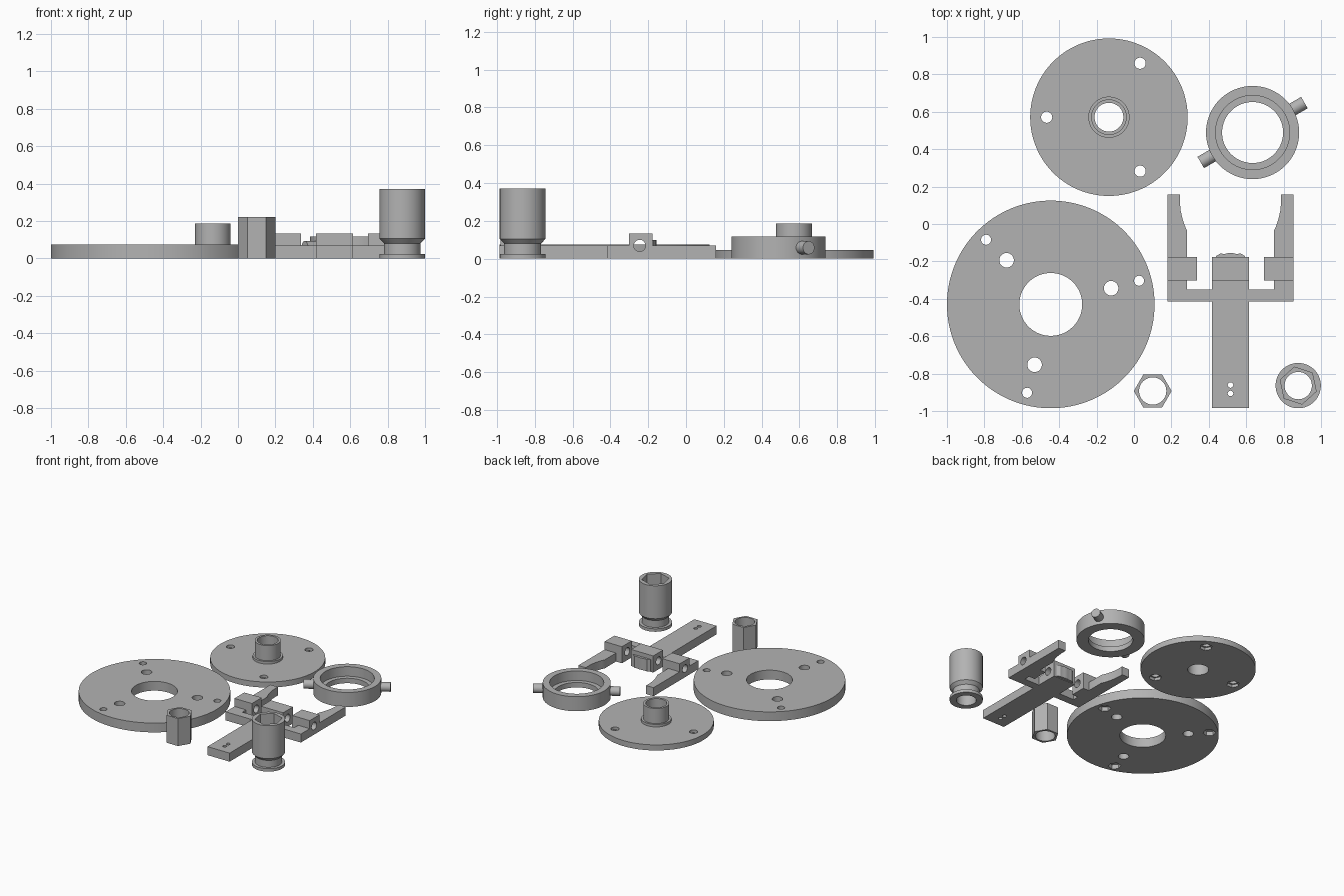
import bpy
import bmesh
from math import cos, sin, pi, radians
from mathutils import Matrix

if "Cube" in bpy.data.objects:
    bpy.data.objects.remove(bpy.data.objects["Cube"], do_unlink=True)

GREY = (0.45, 0.45, 0.45, 1)
grey = bpy.data.materials.new("plain_grey")
grey.use_nodes = True
grey.diffuse_color = GREY
grey.node_tree.nodes["Principled BSDF"].inputs["Base Color"].default_value = GREY


def finish(name, bm, at=(0, 0, 0)):
    bmesh.ops.recalc_face_normals(bm, faces=bm.faces)
    mesh = bpy.data.meshes.new(name)
    bm.to_mesh(mesh)
    bm.free()
    mesh.materials.append(grey)
    obj = bpy.data.objects.new(name, mesh)
    obj.data.transform(Matrix.Translation(at))
    bpy.context.collection.objects.link(obj)
    return obj


def lathe(name, profile, x, y, steps=96):
    """Revolve a closed (radius, height) loop about a vertical axis."""
    bm = bmesh.new()
    rings = []
    for i in range(steps):
        a = 2 * pi * i / steps
        rings.append([bm.verts.new((r * cos(a), r * sin(a), z)) for r, z in profile])
    n = len(profile)
    for i in range(steps):
        a, b = rings[i], rings[(i + 1) % steps]
        for j in range(n):
            k = (j + 1) % n
            bm.faces.new((a[j], b[j], b[k], a[k]))
    return finish(name, bm, (x, y, 0))


def prism(name, outline, low, high, at=(0, 0)):
    """Extrude a plan outline upwards."""
    bm = bmesh.new()
    face = bm.faces.new([bm.verts.new((x, y, low)) for x, y in outline])
    new = bmesh.ops.extrude_face_region(bm, geom=[face])["geom"]
    verts = [v for v in new if isinstance(v, bmesh.types.BMVert)]
    bmesh.ops.translate(bm, verts=verts, vec=(0, 0, high - low))
    return finish(name, bm, (at[0], at[1], 0))


def polygon(r, sides, turn=0.0):
    return [(r * cos(turn + 2 * pi * i / sides), r * sin(turn + 2 * pi * i / sides))
            for i in range(sides)]


def rod(name, r, length, centre, turn=0.0):
    """Horizontal cylinder, along x before turning."""
    bm = bmesh.new()
    m = (Matrix.Translation(centre) @ Matrix.Rotation(turn, 4, 'Z')
         @ Matrix.Rotation(pi / 2, 4, 'Y'))
    bmesh.ops.create_cone(bm, cap_ends=True, segments=32, radius1=r, radius2=r,
                          depth=length, matrix=m)
    return finish(name, bm)


def combine(obj, other, operation='DIFFERENCE'):
    mod = obj.modifiers.new("combine", 'BOOLEAN')
    mod.operation, mod.solver, mod.object = operation, 'EXACT', other
    bpy.context.view_layer.objects.active = obj
    bpy.ops.object.modifier_apply(modifier=mod.name)
    bpy.data.objects.remove(other, do_unlink=True)


def drill(obj, x, y, r, pocket=0.0, depth=0.0, turn=0.0):
    """Vertical hole, optionally with a hexagonal nut pocket underneath."""
    combine(obj, prism("cutter", polygon(r, 32), -0.1, 0.5, (x, y)))
    if pocket:
        combine(obj, prism("cutter", polygon(pocket, 6, turn), -0.1, depth, (x, y)))


def tube(r_in, r_out, top):
    return [(r_in, 0), (r_out, 0), (r_out, top), (r_in, top)]


parts = []

# Large disc: centre hole, three inner holes, three outer holes with nut pockets
bx, by = -0.445, -0.43
large_disc = lathe("large_disc", tube(0.168, 0.555, 0.075), bx, by, 128)
for deg in (15, 135, 255):
    a = radians(deg)
    drill(large_disc, bx + 0.334 * cos(a), by + 0.334 * sin(a), 0.039)
    drill(large_disc, bx + 0.489 * cos(a), by + 0.489 * sin(a), 0.027, 0.047, 0.035, a)
parts.append(large_disc)

# Small disc with a stepped hollow boss
sx, sy = -0.134, 0.571
small_disc = lathe("small_disc_with_boss",
                   [(0.077, 0), (0.421, 0), (0.421, 0.045), (0.11, 0.045), (0.11, 0.065),
                    (0.095, 0.065), (0.095, 0.187), (0.077, 0.187)], sx, sy, 128)
for deg in (60, 180, 300):
    a = radians(deg)
    drill(small_disc, sx + 0.333 * cos(a), sy + 0.333 * sin(a), 0.03, 0.047, 0.022, a)
parts.append(small_disc)

# Ring with an inner ledge and two opposite pins
rx, ry = 0.634, 0.489
ring = lathe("pivot_ring", [(0.163, 0), (0.249, 0), (0.249, 0.117), (0.198, 0.117),
                            (0.198, 0.04), (0.163, 0.04)], rx, ry)
parts.append(ring)
for name, side in (("left_pin", 1), ("right_pin", -1)):
    a = radians(30)
    d = 0.275 * side
    parts.append(rod(name, 0.035, 0.09, (rx + d * cos(a), ry + d * sin(a), 0.058), a))

# Hexagonal sleeve
sleeve = prism("hex_sleeve", polygon(0.101, 6), 0, 0.222, (0.1, -0.893))
drill(sleeve, 0.1, -0.893, 0.073)
parts.append(sleeve)

# Round socket with a grooved neck and a hexagonal recess
kx, ky = 0.878, -0.864
socket = lathe("socket", [(0.073, 0), (0.121, 0), (0.121, 0.024), (0.098, 0.024),
                          (0.098, 0.08), (0.121, 0.105), (0.121, 0.371), (0.073, 0.371)],
               kx, ky)
combine(socket, prism("cutter", polygon(0.101, 6, radians(42)), 0.15, 0.5, (kx, ky)))
parts.append(socket)

# Fork bracket: mirrored plan outline
mid = 0.516
half = [(0.099, -0.985), (0.099, -0.415), (0.336, -0.415), (0.336, 0.158),
        (0.27, 0.158), (0.27, 0.11), (0.266, 0.07), (0.256, 0.025), (0.244, -0.01),
        (0.233, -0.035), (0.233, -0.177), (0.18, -0.177), (0.18, -0.302),
        (0.233, -0.302), (0.233, -0.35), (0.099, -0.35), (0.099, -0.177)]
bracket = prism("fork_bracket", half + [(-x, y) for x, y in reversed(half)],
                0, 0.069, (mid, 0))

# Raised hinge blocks, then the hinge bore
for x0, x1 in ((-0.336, -0.18), (-0.099, 0.099), (0.18, 0.336)):
    block = [(x0, -0.302), (x1, -0.302), (x1, -0.177), (x0, -0.177)]
    combine(bracket, prism("block", block, 0.03, 0.134, (mid, 0)), 'UNION')
combine(bracket, rod("cutter", 0.031, 1.0, (mid, -0.245, 0.069)))
for y in (-0.861, -0.906):
    drill(bracket, mid, y, 0.015)
parts.append(bracket)

# Rounded lug on the rear of the middle block
lug = [(0.078, -0.18), (0.078, -0.172), (0.055, -0.158), (0.03, -0.16), (0.015, -0.156)]
parts.append(prism("rear_lug", lug + [(-x, y) for x, y in reversed(lug)],
                   0.005, 0.1, (mid, 0)))

bpy.ops.object.select_all(action='DESELECT')
for obj in parts:
    obj.select_set(True)
bpy.context.view_layer.objects.active = parts[0]
bpy.ops.object.shade_smooth_by_angle(angle=radians(30))
